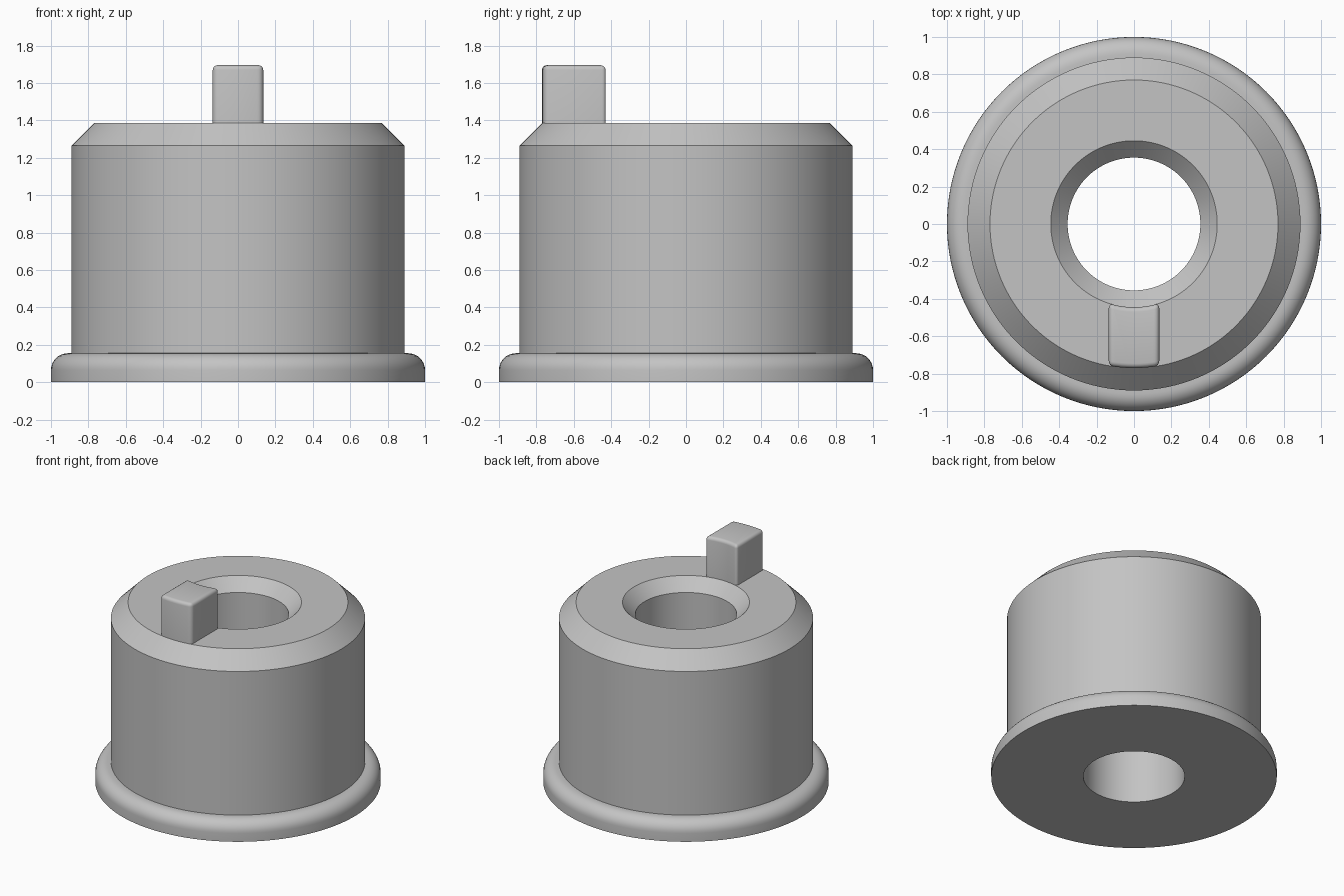
import bpy
import bmesh
from math import sin, cos, pi, radians, asin

cube = bpy.data.objects.get("Cube")
if cube:
    bpy.data.objects.remove(cube, do_unlink=True)

# Single grey material
grey = bpy.data.materials.new("plain_grey")
grey.use_nodes = True
colour = (0.55, 0.55, 0.55, 1)
grey.diffuse_color = colour
grey.node_tree.nodes["Principled BSDF"].inputs["Base Color"].default_value = colour


def finish(bm, name):
    """Turn a bmesh into a shaded, coloured object."""
    bmesh.ops.recalc_face_normals(bm, faces=bm.faces)
    mesh = bpy.data.meshes.new(name)
    bm.to_mesh(mesh)
    bm.free()
    obj = bpy.data.objects.new(name, mesh)
    bpy.context.collection.objects.link(obj)
    mesh.materials.append(grey)
    bpy.ops.object.select_all(action='DESELECT')
    obj.select_set(True)
    bpy.context.view_layer.objects.active = obj
    bpy.ops.object.shade_smooth_by_angle(angle=radians(30))
    return obj


# Bushing body: bored and chamfered cylinder with a rounded flange
BORE, TOP, CHAMFER = 0.355, 1.385, 0.09
ROUND, FLANGE_TOP = 0.09, 0.155
profile = [(BORE, 0), (1, 0)]
for i in range(9):
    a = i / 8 * pi / 2
    profile.append((1 - ROUND + ROUND * cos(a), FLANGE_TOP - ROUND + ROUND * sin(a)))
profile += [(0.89, FLANGE_TOP), (0.89, 1.265), (0.77, TOP),
            (BORE + CHAMFER, TOP), (BORE, TOP - CHAMFER)]

bm = bmesh.new()
points = [bm.verts.new((r, 0, z)) for r, z in profile]
edges = [bm.edges.new((p, points[(i + 1) % len(points)])) for i, p in enumerate(points)]
bmesh.ops.spin(bm, geom=points + edges, cent=(0, 0, 0), axis=(0, 0, 1),
               angle=2 * pi, steps=128, use_merge=True)
bmesh.ops.remove_doubles(bm, verts=bm.verts, dist=0.0001)
finish(bm, "bushing_body")

# Locating key: straight sides, curved inner and outer faces, softened edges
HALF, INNER, OUTER, KEY_TOP, SINK = 0.135, 0.445, 0.77, 1.695, 0.05


def arc(radius, steps=8):
    half = asin(HALF / radius)
    angles = [half * (2 * i / steps - 1) for i in range(steps + 1)]
    return [(radius * sin(a), -radius * cos(a)) for a in angles]


bm = bmesh.new()
outline = arc(OUTER) + arc(INNER)[::-1]
base = bm.faces.new([bm.verts.new((x, y, TOP - SINK)) for x, y in outline])
grown = bmesh.ops.extrude_face_region(bm, geom=[base], use_keep_orig=True)
top = [v for v in grown["geom"] if isinstance(v, bmesh.types.BMVert)]
bmesh.ops.translate(bm, verts=top, vec=(0, 0, KEY_TOP - TOP + SINK))
bmesh.ops.recalc_face_normals(bm, faces=bm.faces)
soft = [e for e in bm.edges if e.calc_face_angle(0) > radians(40)
        and max(v.co.z for v in e.verts) > TOP]
bmesh.ops.bevel(bm, geom=soft, offset=0.025, segments=4, profile=0.5, affect='EDGES')
finish(bm, "locating_key")
